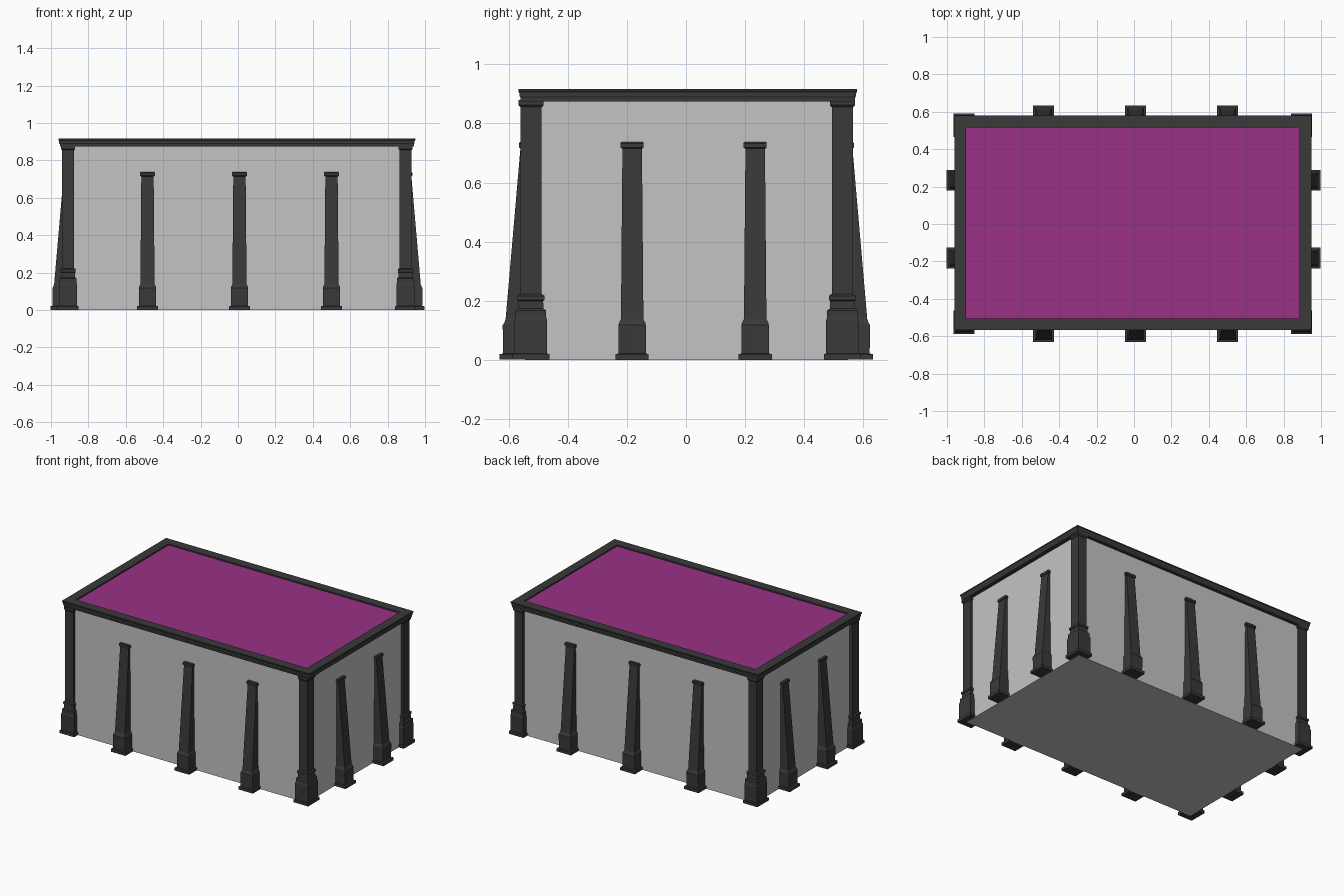
import bpy
import bmesh
from mathutils import Matrix, Vector
from math import pi

old = bpy.data.objects.get("Cube")
if old:
    bpy.data.objects.remove(old)


def material(name, color):
    m = bpy.data.materials.new(name)
    m.use_nodes = True
    m.diffuse_color = (*color, 1)
    m.node_tree.nodes["Principled BSDF"].inputs["Base Color"].default_value = (*color, 1)
    return m


STONE = material("dark stone", (0.041, 0.041, 0.041))
PLASTER = material("grey plaster", (0.55, 0.55, 0.55))
PURPLE = material("purple roof", (0.32, 0.03, 0.235))


def loft(name, rows, mats, ring=False, matrix=Matrix()):
    """Join stacked rectangles (x0, x1, y0, y1, z); ring closes last to first."""
    bm = bmesh.new()
    loops = [[bm.verts.new(p) for p in ((a, c, z), (b, c, z), (b, d, z), (a, d, z))]
             for a, b, c, d, z in rows]
    pairs = list(zip(loops, loops[1:]))
    if ring:
        pairs.append((loops[-1], loops[0]))
    else:
        bm.faces.new(loops[0][::-1])
        bm.faces.new(loops[-1])
    for low, high in pairs:
        for i in range(4):
            j = (i + 1) % 4
            bm.faces.new((low[i], low[j], high[j], high[i]))
    bmesh.ops.recalc_face_normals(bm, faces=bm.faces)
    bm.transform(matrix)
    mesh = bpy.data.meshes.new(name)
    bm.to_mesh(mesh)
    bm.free()
    for m in mats:
        mesh.materials.append(m)
    obj = bpy.data.objects.new(name, mesh)
    bpy.context.collection.objects.link(obj)
    return obj


# Walls with a purple flat roof
X0, X1, Y0, Y1 = -0.918, 0.912, -0.545, 0.548
walls = loft("walls_and_roof", [(X0, X1, Y0, Y1, 0), (X0, X1, Y0, Y1, 0.908)], [PLASTER, PURPLE])
for face in walls.data.polygons:
    face.material_index = 1 if face.normal.z > 0.5 else 0

# Cornice frame: profile of (inset from outer edge, height)
cornice = [(0.063, 0.875), (0.008, 0.875), (0.007, 0.888), (0.004, 0.892),
           (0.003, 0.905), (0, 0.909), (0, 0.917), (0.063, 0.917)]
loft("cornice", [(-0.96 + i, 0.948 - i, -0.567 + i, 0.579 - i, z) for i, z in cornice],
     [STONE], ring=True)

# Corner columns: profile of (half width, height)
column = [(0.056, 0.001), (0.056, 0.02), (0.049, 0.022), (0.049, 0.135), (0.046, 0.145),
          (0.046, 0.168), (0.038, 0.174), (0.037, 0.2), (0.041, 0.203), (0.041, 0.217),
          (0.032, 0.223), (0.032, 0.855), (0.038, 0.862), (0.038, 0.88)]
for side, x in (("right", -0.909), ("left", 0.896)):
    for end, y in (("front", -0.5245), ("back", 0.529)):
        loft(f"{end}_{side}_column",
             [(x - w, x + w, y - w * 1.12, y + w * 1.12, z) for w, z in column], [STONE])

# Tapering buttresses: profile of (half width, reach from wall, height)
buttress = [(0.056, 0.085, 0.001), (0.056, 0.085, 0.02), (0.046, 0.073, 0.022),
            (0.046, 0.075, 0.118), (0.045, 0.07, 0.125), (0.038, 0.065, 0.138),
            (0.033, 0.015, 0.715), (0.039, 0.02, 0.719), (0.039, 0.02, 0.733),
            (0.036, 0.017, 0.737)]
rows = [(-w, w, -d, 0.015, z) for w, d, z in buttress]


def place(name, x, y, angle):
    loft(name, rows, [STONE],
         matrix=Matrix.Translation(Vector((x, y, 0))) @ Matrix.Rotation(angle, 4, "Z"))


for n, x in enumerate((-0.484, 0.008, 0.5), 1):
    place(f"front_buttress_{n}", x, Y0, 0)
    place(f"back_buttress_{n}", x, Y1, pi)
for n, y in enumerate((-0.182, 0.234), 1):
    place(f"left_buttress_{n}", X1, y, pi / 2)
    place(f"right_buttress_{n}", X0, y, -pi / 2)
